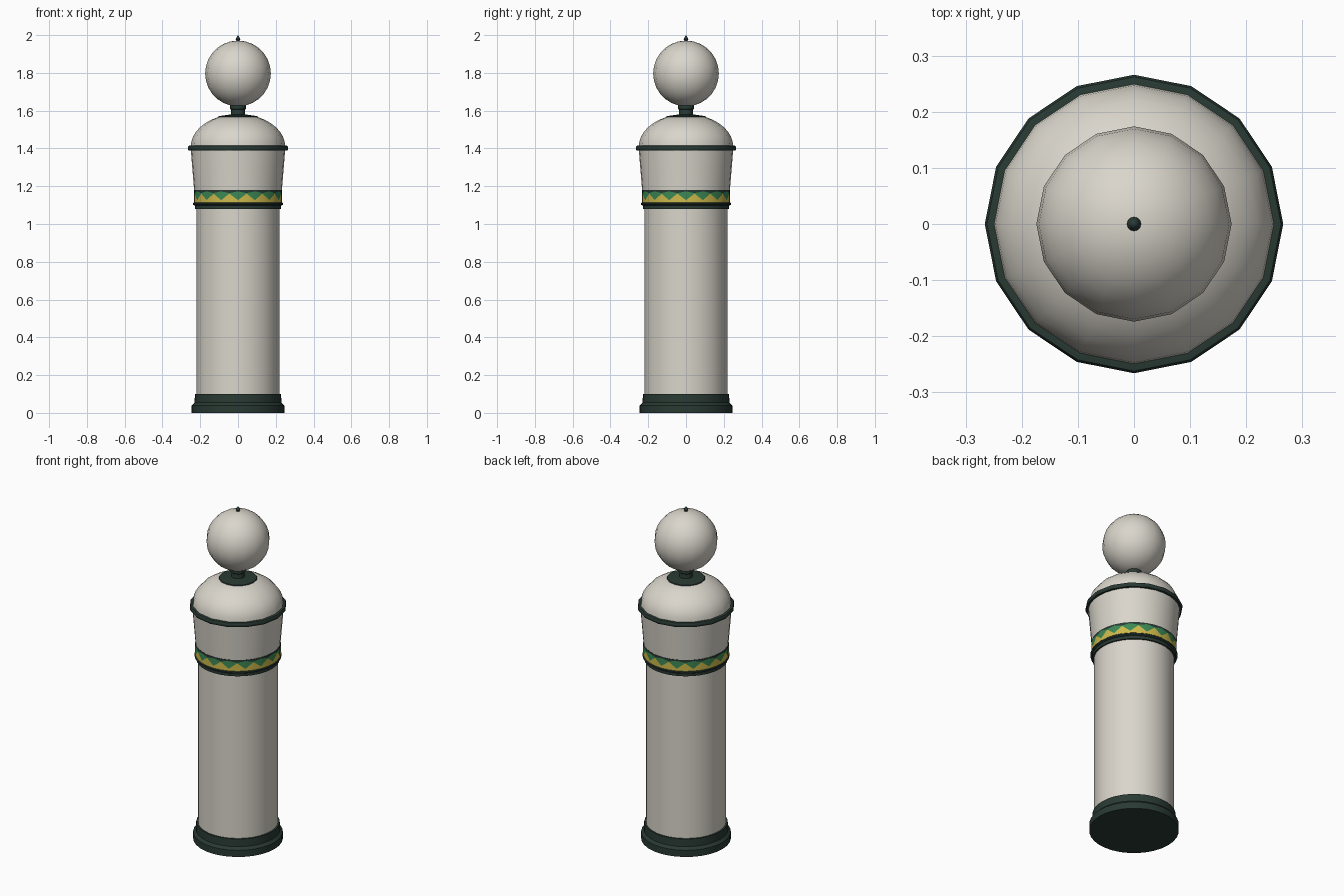
import bpy, bmesh, math

if "Cube" in bpy.data.objects:
    bpy.data.objects.remove(bpy.data.objects["Cube"])


def material(name, rgb):
    m = bpy.data.materials.new(name)
    m.diffuse_color = (*rgb, 1)
    m.use_nodes = True
    m.node_tree.nodes["Principled BSDF"].inputs["Base Color"].default_value = m.diffuse_color
    return m


CREAM = material("warm_cream", (0.70, 0.67, 0.60))
DARK = material("dark_green", (0.022, 0.042, 0.033))
YELLOW = material("mustard_yellow", (0.62, 0.49, 0.07))
GREEN = material("leaf_green", (0.045, 0.25, 0.09))


def finish(bm, name, mats):
    bmesh.ops.recalc_face_normals(bm, faces=bm.faces)
    me = bpy.data.meshes.new(name)
    bm.to_mesh(me)
    bm.free()
    for m in mats:
        me.materials.append(m)
    ob = bpy.data.objects.new(name, me)
    bpy.context.collection.objects.link(ob)
    bpy.context.view_layer.objects.active = ob
    ob.select_set(True)
    bpy.ops.object.shade_smooth_by_angle(angle=math.radians(32))
    ob.select_set(False)
    return ob


def ring(bm, r, z, n):
    return [bm.verts.new((r * math.cos(math.tau * i / n),
                          r * math.sin(math.tau * i / n), z)) for i in range(n)]


def lathe(name, profile, mat, n=16):
    """Closed solid of revolution from (radius, height) points, bottom to top."""
    bm = bmesh.new()
    rings = [ring(bm, r, z, n) for r, z in profile]
    for a, b in zip(rings, rings[1:]):
        for i in range(n):
            j = (i + 1) % n
            bm.faces.new((a[i], a[j], b[j], b[i]))
    bm.faces.new(rings[0])
    bm.faces.new(rings[-1])
    bmesh.ops.remove_doubles(bm, verts=bm.verts, dist=1e-5)
    return finish(bm, name, [mat])


# Base and column
lathe("base", [(0.245, 0), (0.245, 0.04), (0.23, 0.055), (0.228, 0.10)], DARK, 32)
lathe("column", [(0.219, 0.09), (0.219, 1.09)], CREAM, 32)

# Collar rings below the patterned band
lathe("lower_collar", [(0.228, 1.08), (0.228, 1.102)], DARK, 32)
lathe("upper_collar", [(0.232, 1.098), (0.238, 1.102), (0.238, 1.109), (0.234, 1.113)], DARK, 32)

# Patterned band: yellow peaks, green gaps, dark scalloped top
bm = bmesh.new()
N, R = 32, 0.234
levels = [ring(bm, R, z, N) for z in (1.11, 1.126, 1.173, 1.18)]
for i in range(1, N, 2):
    levels[1][i].co.z = 1.161
    levels[2][i].co.z = 1.164
for k in range(3):
    for i in range(N):
        j = (i + 1) % N
        f = bm.faces.new((levels[k][i], levels[k][j], levels[k + 1][j], levels[k + 1][i]))
        f.material_index = k
bm.faces.new(levels[3]).material_index = 2
finish(bm, "patterned_band", [YELLOW, GREEN, DARK])

# Flared head, rim and dome
lathe("head", [(0.232, 1.175), (0.25, 1.395)], CREAM, 32)
lathe("rim", [(0.25, 1.388), (0.262, 1.39), (0.266, 1.397), (0.266, 1.407),
              (0.262, 1.414), (0.25, 1.416)], DARK)
dome = [(0.25 * math.cos(t), 1.41 + 0.172 * math.sin(t))
        for t in (math.radians(65) * i / 7 for i in range(8))]
lathe("dome", dome, CREAM)

# Neck with flat collar disc
lathe("neck_disc", [(0.107, 1.56), (0.103, 1.571), (0.045, 1.579)], DARK)
lathe("neck", [(0.038, 1.57), (0.036, 1.605), (0.042, 1.61), (0.042, 1.632)], DARK)

# Ball and finial
ball = [(max(0.174 * math.sin(math.pi * i / 14), 0.0), 1.797 - 0.174 * math.cos(math.pi * i / 14))
        for i in range(15)]
lathe("ball", ball, CREAM)
lathe("finial", [(0.008, 1.96), (0.009, 1.972), (0.0125, 1.979), (0.008, 1.988), (0, 2.0)], DARK, 12)
